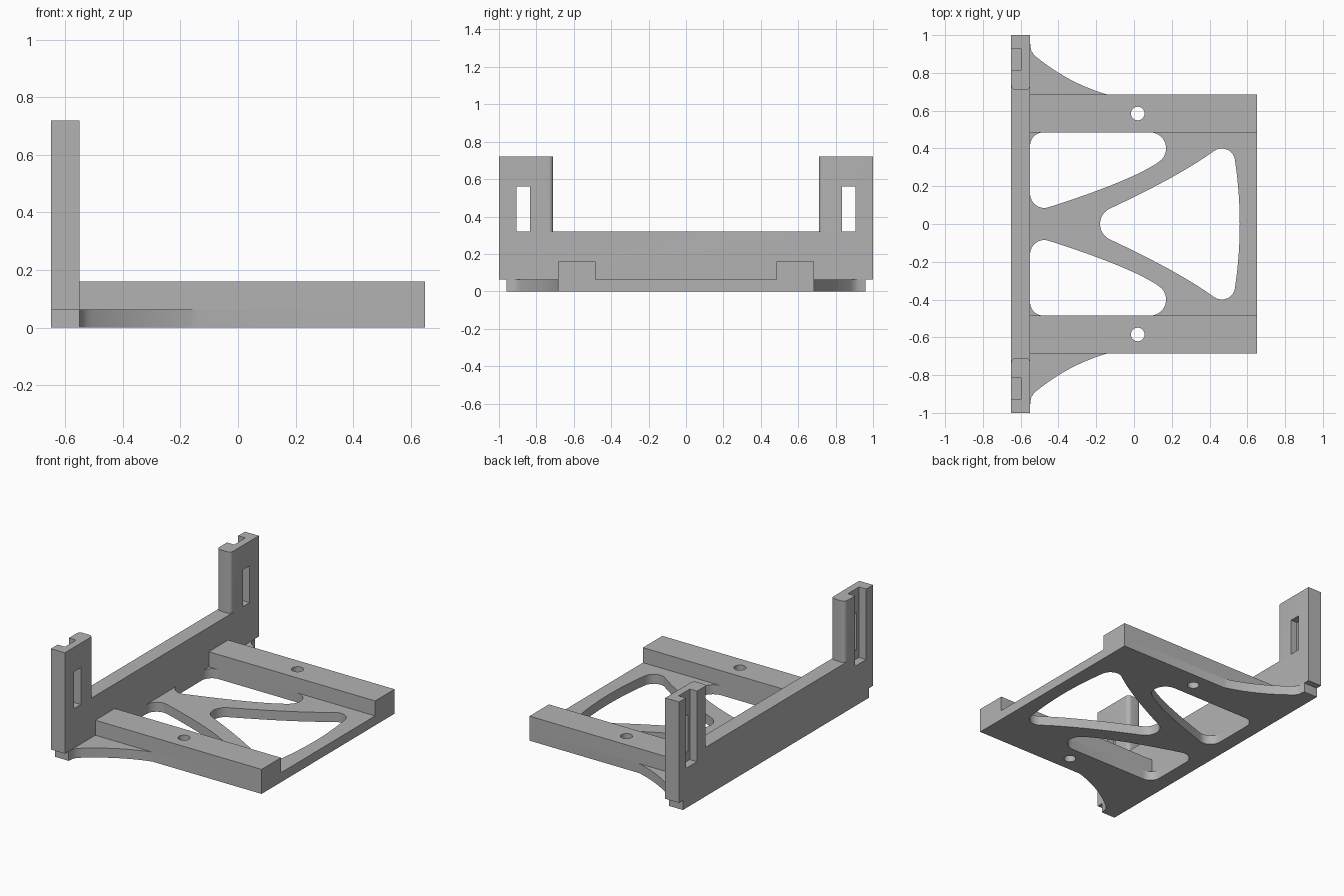
import bpy
import bmesh
import math

cube = bpy.data.objects.get("Cube")
if cube:
    bpy.data.objects.remove(cube, do_unlink=True)

grey = bpy.data.materials.new("plain grey")
grey.use_nodes = True
grey.diffuse_color = (0.45, 0.45, 0.45, 1)
grey.node_tree.nodes["Principled BSDF"].inputs["Base Color"].default_value = (0.45, 0.45, 0.45, 1)

PLATE = 0.062      # base plate thickness
BACK, FACE = -0.65, -0.55   # upright wall faces
WALL_TOP = 0.32


def arc(cx, cy, r, start, end, n=12):
    angles = [math.radians(start + (end - start) * i / n) for i in range(n + 1)]
    return [(cx + r * math.cos(a), cy + r * math.sin(a)) for a in angles]


def bend(a, c, b, n=16):
    """Inner points of a quadratic curve from a to b pulled towards c."""
    pts = []
    for i in range(1, n):
        t = i / n
        pts.append(tuple((1 - t) ** 2 * a[k] + 2 * t * (1 - t) * c[k] + t * t * b[k] for k in (0, 1)))
    return pts


def flip(pts):
    return [(x, -y) for x, y in reversed(pts)]


def prism(name, outline, z0, z1):
    """Extrude a plan outline upwards."""
    bm = bmesh.new()
    face = bm.faces.new([bm.verts.new((x, y, z0)) for x, y in outline])
    top = bmesh.ops.extrude_face_region(bm, geom=[face])["geom"]
    bmesh.ops.translate(bm, vec=(0, 0, z1 - z0),
                        verts=[v for v in top if isinstance(v, bmesh.types.BMVert)])
    bmesh.ops.recalc_face_normals(bm, faces=bm.faces)
    mesh = bpy.data.meshes.new(name)
    bm.to_mesh(mesh)
    bm.free()
    mesh.materials.append(grey)
    obj = bpy.data.objects.new(name, mesh)
    bpy.context.collection.objects.link(obj)
    return obj


def box(name, x0, x1, y0, y1, z0, z1):
    return prism(name, [(x0, y0), (x1, y0), (x1, y1), (x0, y1)], z0, z1)


def combine(obj, other, operation="DIFFERENCE"):
    mod = obj.modifiers.new("cut", "BOOLEAN")
    mod.operation = operation
    mod.solver = "EXACT"
    mod.object = other
    bpy.context.view_layer.objects.active = obj
    bpy.ops.object.modifier_apply(modifier=mod.name)
    bpy.data.objects.remove(other, do_unlink=True)


# Base plate with curved gussets reaching out to the wall ends
start, end = (-0.14, 0.685), (-0.53, 0.895)
half = [(0.65, 0.685), start] + bend(start, (-0.35, 0.745), end)
half += [end, (-0.545, 0.92), (FACE, 0.96), (BACK, 0.96)]
plate = prism("base_plate", half + flip(half), 0, PLATE)

# Rounded side windows
foot = arc(-0.475, 0.16, 0.075, 180, 288)
tip = arc(0.085, 0.40, 0.085, -55, 90)
side = foot + bend(foot[-1], (-0.007, 0.231), tip[0]) + tip + arc(-0.48, 0.415, 0.07, 90, 180)
for outline in (side, flip(side)):
    combine(plate, prism("window_cutter", outline, -0.1, 0.1))

# Rounded triangular centre window
corner = arc(0.465, 0.33, 0.07, 5, 126)
nose = arc(-0.09, 0, 0.09, 115, 245)
slope = bend(corner[-1], (0.241, 0.254), nose[0])
low = flip(corner)
centre = corner + slope + nose + flip(slope) + low + bend(low[-1], (0.585, 0), corner[0])
combine(plate, prism("window_cutter", centre, -0.1, 0.1))

# Upright wall
wall = box("upright_wall", BACK, FACE, -1, 1, PLATE, WALL_TOP)
parts = [plate, wall]

for sign, label in ((1, "back"), (-1, "front")):
    # Rail with a screw hole running through the plate
    y0, y1 = sorted((sign * 0.485, sign * 0.685))
    rail = box(label + "_rail", FACE, 0.65, y0, y1, PLATE, 0.16)
    for part in (rail, plate):
        combine(part, prism("hole_cutter", arc(0.02, sign * 0.585, 0.036, 0, 350, 35), -0.1, 0.3))
    parts.append(rail)

    # Post with rounded inner corners
    outline = [(FACE, 1), (BACK, 1)]
    outline += arc(BACK + 0.025, 0.735, 0.025, 180, 270, 6)
    outline += arc(FACE - 0.025, 0.735, 0.025, 270, 360, 6)
    if sign < 0:
        outline = flip(outline)
    combine(wall, prism("post", outline, WALL_TOP, 0.72), "UNION")

    # Groove on the outer side and slot through the post
    y0, y1 = sorted((sign * 0.815, sign * 0.93))
    combine(wall, box("groove_cutter", BACK - 0.1, BACK + 0.052, y0, y1, 0.26, 0.9))
    y0, y1 = sorted((sign * 0.835, sign * 0.905))
    combine(wall, box("slot_cutter", BACK - 0.1, FACE + 0.1, y0, y1, WALL_TOP, 0.56))

# Smooth the curved walls, keep edges crisp
bpy.ops.object.select_all(action="DESELECT")
for part in parts:
    part.select_set(True)
bpy.context.view_layer.objects.active = plate
bpy.ops.object.shade_smooth_by_angle(angle=math.radians(30))
